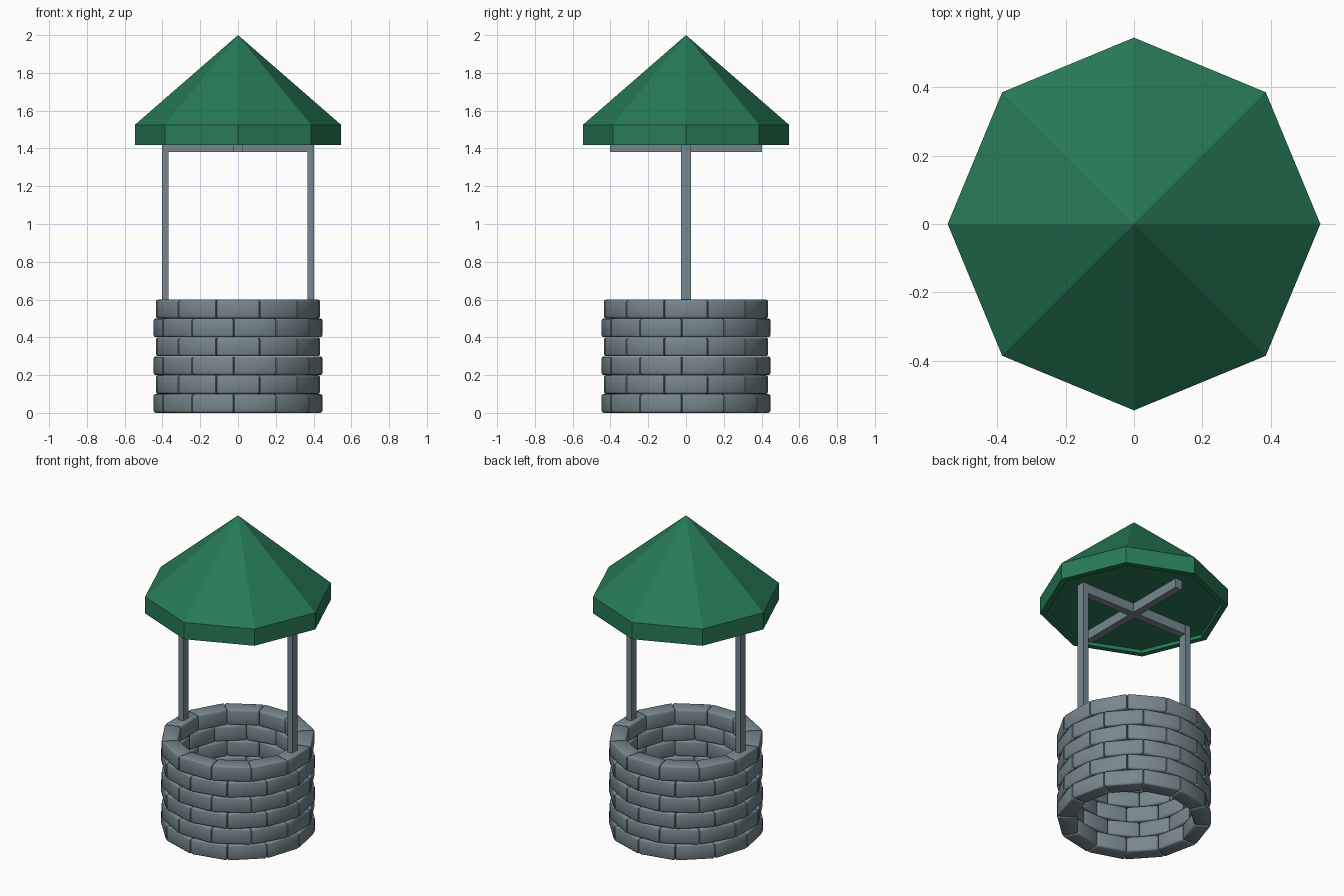
import bpy, bmesh, math

if "Cube" in bpy.data.objects:
    bpy.data.objects.remove(bpy.data.objects["Cube"])


def material(name, rgb):
    m = bpy.data.materials.new(name)
    m.diffuse_color = (*rgb, 1.0)
    m.use_nodes = True
    m.node_tree.nodes["Principled BSDF"].inputs["Base Color"].default_value = m.diffuse_color
    return m


STONE = material("slate_grey", (0.185, 0.245, 0.275))
GREEN = material("roof_green", (0.020, 0.195, 0.095))


def finish(bm, name, mat):
    bmesh.ops.recalc_face_normals(bm, faces=bm.faces)
    me = bpy.data.meshes.new(name)
    bm.to_mesh(me)
    bm.free()
    me.materials.append(mat)
    ob = bpy.data.objects.new(name, me)
    bpy.context.collection.objects.link(ob)
    return ob


def box(name, lo, hi, mat):
    bm = bmesh.new()
    bmesh.ops.create_cube(bm, size=1)
    for v in bm.verts:
        v.co = [(a + b) / 2 + c * (b - a) for a, b, c in zip(lo, hi, v.co)]
    return finish(bm, name, mat)


# Stone wall: six staggered courses of twelve wedge-shaped bricks
R_OUT, R_IN, COUNT, ROWS, H = 0.45, 0.35, 12, 6, 0.1
for row in range(ROWS):
    bm = bmesh.new()
    start = math.radians(-3 if row % 2 == 0 else 15)
    z0, z1 = row * H + 0.0005, (row + 1) * H - 0.0005
    for i in range(COUNT):
        a0 = start + i * math.tau / COUNT + 0.001
        a1 = start + (i + 1) * math.tau / COUNT - 0.001
        plan = [(R_IN, a0), (R_OUT, a0), (R_OUT, a1), (R_IN, a1)]
        low, top = [[bm.verts.new((r * math.cos(a), r * math.sin(a), z))
                     for r, a in plan] for z in (z0, z1)]
        bm.faces.new(low[::-1])
        bm.faces.new(top)
        for k in range(4):
            n = (k + 1) % 4
            bm.faces.new((low[k], low[n], top[n], top[k]))
    bmesh.ops.bevel(bm, geom=bm.edges[:], offset=0.011, segments=2,
                    profile=0.5, affect='EDGES')
    ob = finish(bm, f"stone_course_{row + 1}", STONE)
    bpy.ops.object.select_all(action='DESELECT')
    ob.select_set(True)
    bpy.context.view_layer.objects.active = ob
    bpy.ops.object.shade_smooth_by_angle(angle=math.radians(50))

# Posts standing in the wall
for side, s in (("left", -1), ("right", 1)):
    xs = sorted((s * 0.367, s * 0.403))
    box(f"{side}_post", (xs[0], -0.027, 0.56), (xs[1], 0.027, 1.44), STONE)

# Crossed beams under the roof
box("cross_beam_x", (-0.4025, -0.0235, 1.38), (0.4025, 0.0235, 1.441), STONE)
box("cross_beam_y", (-0.0235, -0.4025, 1.3805), (0.0235, 0.4025, 1.441), STONE)

# Octagonal roof: apex, eaves band, lip and recessed ceiling
bm = bmesh.new()
rings = [[bm.verts.new((r * math.cos(k * math.tau / 8), r * math.sin(k * math.tau / 8), z))
          for k in range(8)]
         for r, z in ((0.546, 1.525), (0.546, 1.418), (0.51, 1.418), (0.51, 1.44))]
apex = bm.verts.new((0, 0, 2.0))
for k in range(8):
    n = (k + 1) % 8
    bm.faces.new((rings[0][k], rings[0][n], apex))
    for a, b in zip(rings, rings[1:]):
        bm.faces.new((a[k], b[k], b[n], a[n]))
bm.faces.new(rings[-1][::-1])
finish(bm, "roof", GREEN)
